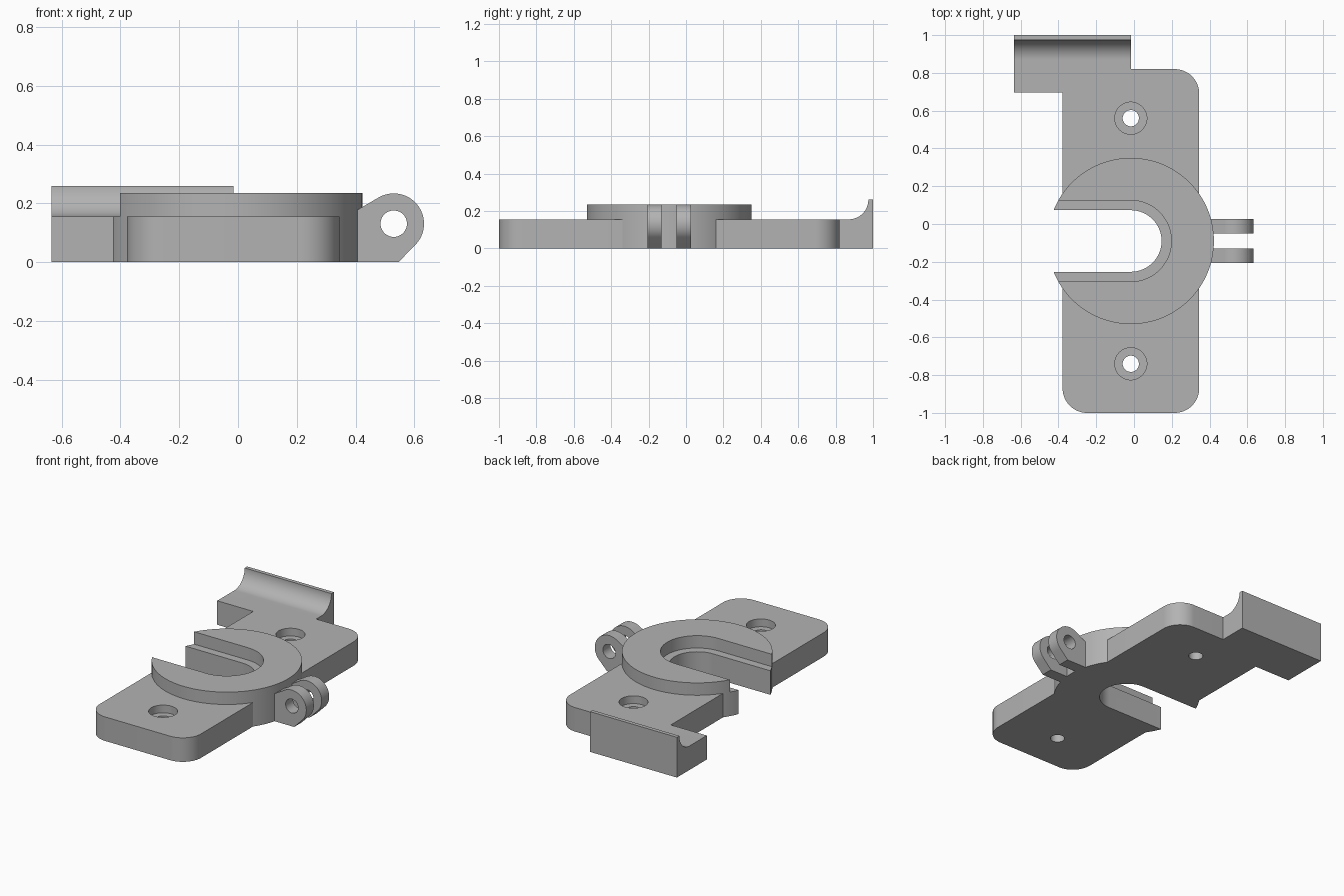
import bpy, bmesh
from math import sin, cos, pi, radians
from mathutils import Vector

cube = bpy.data.objects.get("Cube")
if cube:
    bpy.data.objects.remove(cube, do_unlink=True)

grey = bpy.data.materials.new("plain grey")
grey.use_nodes = True
colour = (0.45, 0.45, 0.45, 1)
grey.diffuse_color = colour
grey.node_tree.nodes["Principled BSDF"].inputs["Base Color"].default_value = colour

CX, CY = -0.017, -0.09      # ring centre
PLATE, TOP = 0.155, 0.235   # plate and ring heights


def arc(cx, cy, r, start, end, n=16):
    angles = [radians(start + (end - start) * i / n) for i in range(n + 1)]
    return [(cx + r * cos(a), cy + r * sin(a)) for a in angles]


def circle(cx, cy, r, n=64):
    return arc(cx, cy, r, 0, 360, n)[:-1]


def extrude(name, profile, lo, hi, axis="Z"):
    """Extrude a closed 2D profile along one axis."""
    place = {"Z": lambda u, v, w: (u, v, w),
             "Y": lambda u, v, w: (u, w, v),
             "X": lambda u, v, w: (w, u, v)}[axis]
    bm = bmesh.new()
    face = bm.faces.new([bm.verts.new(place(u, v, lo)) for u, v in profile])
    new = bmesh.ops.extrude_face_region(bm, geom=[face])["geom"]
    verts = [g for g in new if isinstance(g, bmesh.types.BMVert)]
    bmesh.ops.translate(bm, verts=verts, vec=Vector(place(0, 0, hi - lo)))
    bmesh.ops.recalc_face_normals(bm, faces=bm.faces)
    mesh = bpy.data.meshes.new(name)
    bm.to_mesh(mesh)
    bm.free()
    obj = bpy.data.objects.new(name, mesh)
    mesh.materials.append(grey)
    bpy.context.collection.objects.link(obj)
    return obj


def combine(target, tool, operation):
    """Apply a boolean and remove the tool."""
    mod = target.modifiers.new("combine", "BOOLEAN")
    mod.operation, mod.solver, mod.object = operation, "EXACT", tool
    bpy.context.view_layer.objects.active = target
    bpy.ops.object.modifier_apply(modifier=mod.name)
    bpy.data.objects.remove(tool, do_unlink=True)


def slot(r):
    """Round-ended slot open towards -x."""
    return arc(CX, CY, r, -90, 90, 40) + [(-0.8, CY + r), (-0.8, CY - r)]


# Base plate with three rounded corners
left, right, front, back, r = -0.378, 0.345, -1.0, 0.82, 0.13
outline = (arc(left + r, front + r, r, 180, 270)
           + arc(right - r, front + r, r, 270, 360)
           + arc(right - r, back - r, r, 0, 90)
           + [(left, back)])
body = extrude("bracket_body", outline, 0, PLATE)

# Raised ring and rear hook with a hollow lip
combine(body, extrude("ring", circle(CX, CY, 0.44, 128), 0, TOP), "UNION")
hook = ([(0.695, 0), (1.0, 0), (1.0, 0.26)]
        + arc(0.87, 0.26, 0.105, 0, -90, 24) + [(0.695, PLATE)])
combine(body, extrude("hook", hook, -0.635, -0.015, "X"), "UNION")

# Stepped slot
combine(body, extrude("slot_cut", slot(0.163), -0.1, 0.4), "DIFFERENCE")
combine(body, extrude("step_cut", slot(0.215), PLATE, 0.4), "DIFFERENCE")

# Counterbored screw holes
for y in (CY - 0.65, CY + 0.65):
    combine(body, extrude("screw_cut", circle(CX, y, 0.043, 40), -0.1, 0.4), "DIFFERENCE")
    combine(body, extrude("counterbore_cut", circle(CX, y, 0.085), 0.105, 0.4), "DIFFERENCE")

# Pair of hinge lugs
parts = [body]
lug_profile = ([(0.36, 0), (0.546, 0)] + arc(0.53, 0.131, 0.103, -45, 120, 40)
               + [(0.36, 0.151)])
for name, y in (("front_lug", CY - 0.117), ("back_lug", CY + 0.04)):
    lug = extrude(name, lug_profile, y, y + 0.077, "Y")
    combine(lug, extrude("pin_cut", circle(0.53, 0.131, 0.045, 40), y - 0.1, y + 0.2, "Y"),
            "DIFFERENCE")
    parts.append(lug)

# Smooth curves, crisp edges
for obj in parts:
    bpy.ops.object.select_all(action="DESELECT")
    obj.select_set(True)
    bpy.context.view_layer.objects.active = obj
    bpy.ops.object.shade_smooth_by_angle(angle=radians(25))
